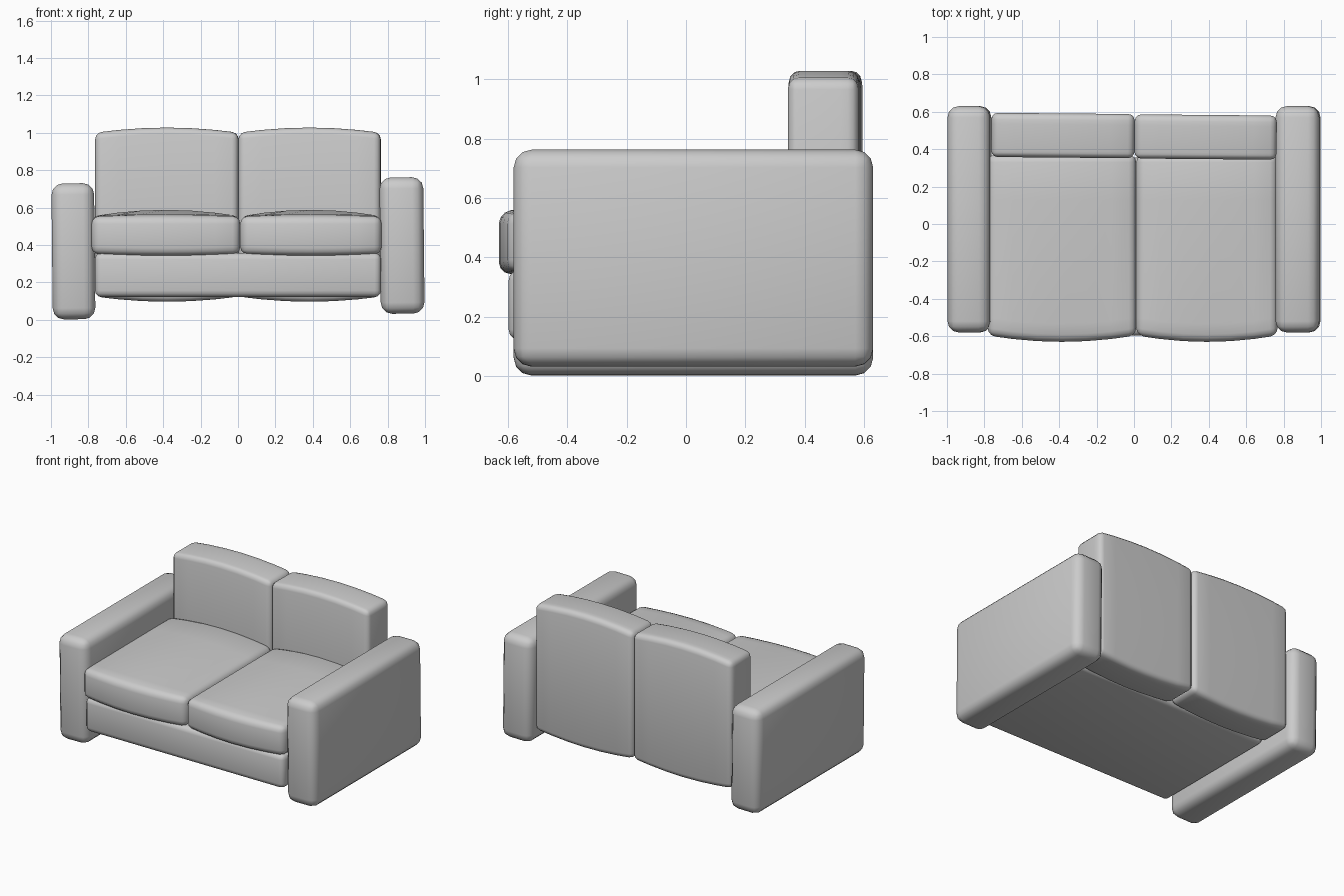
import bpy, bmesh, math
from mathutils import Vector

if "Cube" in bpy.data.objects:
    bpy.data.objects.remove(bpy.data.objects["Cube"])


def soft_box(name, lo, hi, radius, rot=(0, 0, 0), pivot=None, cuts=0, bulge=None):
    """Rounded box between two corners; bulge(u, p, half) offsets each point."""
    lo, hi = Vector(lo), Vector(hi)
    size, centre = hi - lo, (lo + hi) / 2
    half = size / 2
    bm = bmesh.new()
    bmesh.ops.create_cube(bm, size=1)
    bmesh.ops.scale(bm, vec=size, verts=bm.verts)
    bmesh.ops.bevel(bm, geom=bm.edges[:], offset=radius, segments=3,
                    profile=0.5, affect='EDGES')
    # slices across the width let the cushion bow
    for i in range(1, cuts):
        bmesh.ops.bisect_plane(bm, geom=bm.verts[:] + bm.edges[:] + bm.faces[:],
                               plane_co=(-half.x + size.x * i / cuts, 0, 0),
                               plane_no=(1, 0, 0))
    if bulge:
        for y in (-half.y * 0.8, half.y * 0.5):
            bmesh.ops.bisect_plane(bm, geom=bm.verts[:] + bm.edges[:] + bm.faces[:],
                                   plane_co=(0, y, 0), plane_no=(0, 1, 0))
        for v in bm.verts:
            v.co += bulge(1 - (v.co.x / half.x) ** 2, v.co, half)
    bmesh.ops.recalc_face_normals(bm, faces=bm.faces)
    me = bpy.data.meshes.new(name)
    bm.to_mesh(me)
    bm.free()
    ob = bpy.data.objects.new(name, me)
    bpy.context.collection.objects.link(ob)
    ob.location = centre
    ob.rotation_euler = [math.radians(a) for a in rot]
    bpy.ops.object.select_all(action='DESELECT')
    ob.select_set(True)
    bpy.context.view_layer.objects.active = ob
    bpy.ops.object.shade_smooth_by_angle(angle=math.radians(40))
    return ob


def back_bulge(u, p, half):
    # top and bottom ends bow outward
    return Vector((0, 0, math.copysign(0.028 * u, p.z)))


def seat_bulge(u, p, half):
    # front end bows forward, the top crowns toward the back
    t = min(1, max(0, (p.y + half.y) / (half.y * 0.5)))
    dy = -0.035 * u if p.y < 0 else 0
    dz = 0.035 * u * t if p.z > 0 else -0.008 * u
    return Vector((0, dy, dz))


# arms, leaning very slightly
soft_box("left_arm", (-0.994, -0.58, 0.003), (-0.766, 0.63, 0.73), 0.06, (0, -0.6, 0))
soft_box("right_arm", (0.76, -0.58, 0.033), (0.994, 0.63, 0.762), 0.06, (0, -0.6, 0))

# base under the seats
soft_box("base", (-0.765, -0.597, 0.122), (0.765, 0.355, 0.358), 0.035)

# pairs of cushions
for side, x0, x1 in (("left", -0.783, 0.012), ("right", 0.012, 0.768)):
    soft_box(side + "_seat_cushion", (x0, -0.595, 0.352), (x1, 0.37, 0.553),
             0.04, cuts=6, bulge=seat_bulge)
for side, x0, x1, dy in (("left", -0.763, 0.003, 0.004), ("right", 0.003, 0.763, -0.004)):
    soft_box(side + "_back_cushion", (x0, 0.351 + dy, 0.125), (x1, 0.587 + dy, 1.0),
             0.035, rot=(0, 0, -0.5), cuts=6, bulge=back_bulge)
